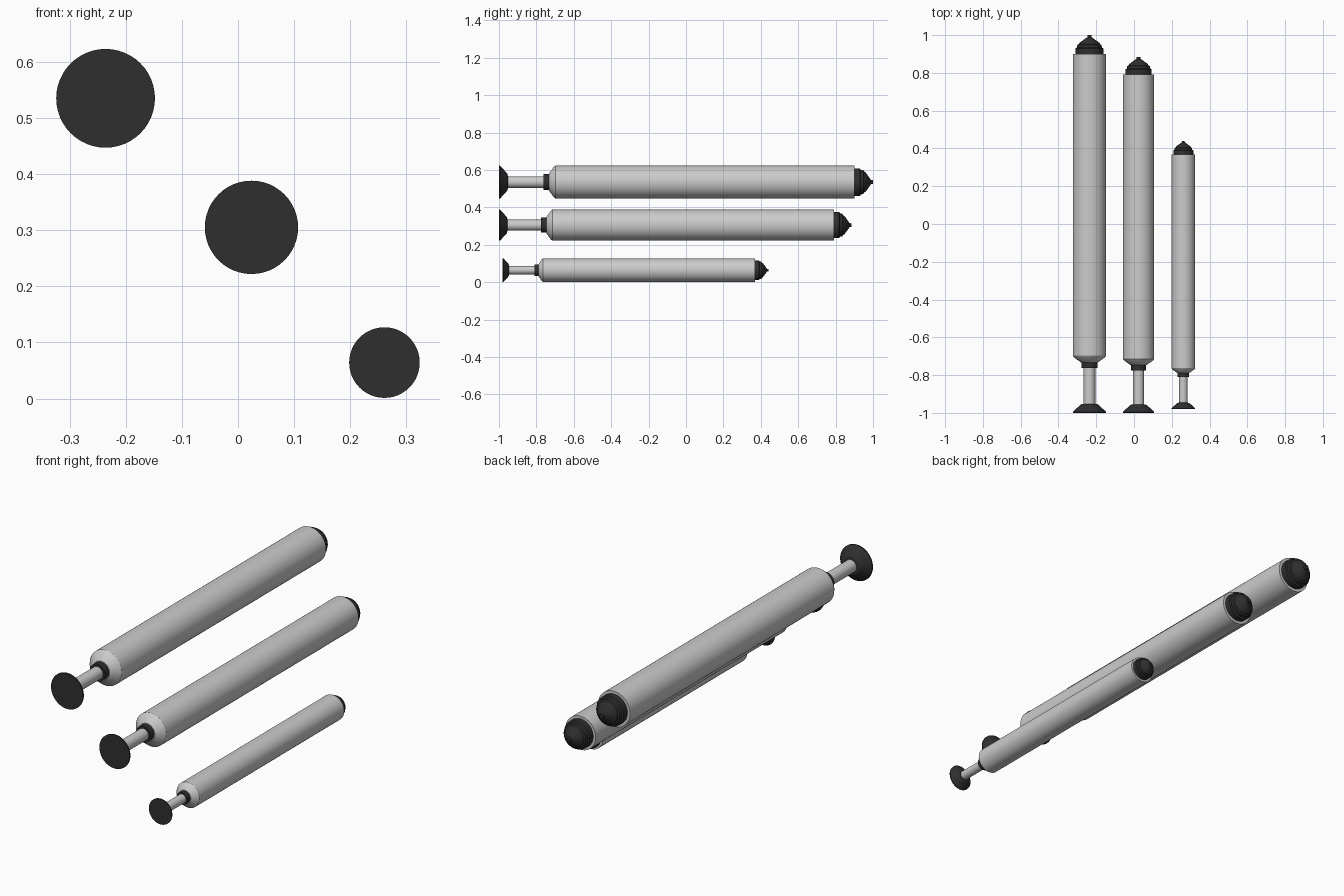
import bpy, bmesh, math

if "Cube" in bpy.data.objects:
    bpy.data.objects.remove(bpy.data.objects["Cube"])


def material(name, v):
    m = bpy.data.materials.new(name)
    m.diffuse_color = (v, v, v, 1)
    m.use_nodes = True
    m.node_tree.nodes["Principled BSDF"].inputs["Base Color"].default_value = m.diffuse_color
    return m


GREY = material("light_grey", 0.6)
DARK = material("charcoal", 0.028)
SIDES = 48


def lathe(name, profile, x, z, mat):
    """Revolve (y, radius) points around an axis parallel to y, with capped ends."""
    bm = bmesh.new()
    rings = []
    for y, r in profile:
        rings.append([bm.verts.new((x + r * math.cos(2 * math.pi * i / SIDES), y,
                                    z + r * math.sin(2 * math.pi * i / SIDES)))
                      for i in range(SIDES)])
    for a, b in zip(rings, rings[1:]):
        for i in range(SIDES):
            j = (i + 1) % SIDES
            bm.faces.new((a[i], a[j], b[j], b[i]))
    bm.faces.new(rings[0])
    bm.faces.new(rings[-1])
    bmesh.ops.recalc_face_normals(bm, faces=bm.faces)
    me = bpy.data.meshes.new(name)
    bm.to_mesh(me)
    bm.free()
    me.materials.append(mat)
    ob = bpy.data.objects.new(name, me)
    bpy.context.collection.objects.link(ob)
    bpy.ops.object.select_all(action='DESELECT')
    ob.select_set(True)
    bpy.context.view_layer.objects.active = ob
    bpy.ops.object.shade_smooth_by_angle(angle=math.radians(25))


def cylinder_unit(tag, x, z, s, y0, y1):
    """One piston: s scales the section, y0 is the foot end, y1 the front of the cap."""
    def from_foot(pts):
        return [(y0 + y * s, r * s) for y, r in pts]

    def from_cap(pts):
        return [(y1 + y * s, r * s) for y, r in pts]

    # flared foot plate
    lathe(tag + "_foot_plate",
          from_foot([(0, 0.088), (0.006, 0.088), (0.045, 0.045), (0.048, 0.032)]), x, z, DARK)
    # thin rod
    lathe(tag + "_rod", from_foot([(0.04, 0.031), (0.25, 0.031)]), x, z, GREY)
    # seal collar
    lathe(tag + "_collar",
          from_foot([(0.237, 0.038), (0.237, 0.042), (0.272, 0.042), (0.272, 0.038)]), x, z, DARK)
    # main tube with a chamfered shoulder
    lathe(tag + "_tube",
          from_foot([(0.268, 0.046), (0.294, 0.082), (0.303, 0.088)])
          + from_cap([(-0.1, 0.088)]), x, z, GREY)
    # stepped end cap with a small nub
    lathe(tag + "_end_cap",
          from_cap([(-0.102, 0.074), (-0.07, 0.074), (-0.066, 0.066), (-0.052, 0.064),
                    (-0.048, 0.056), (-0.04, 0.052), (-0.014, 0.016), (-0.012, 0.011),
                    (0, 0.010)]), x, z, DARK)


cylinder_unit("large", -0.236, 0.535, 1.0, -1.0, 1.0)
cylinder_unit("medium", 0.024, 0.305, 0.945, -1.0, 0.885)
cylinder_unit("small", 0.261, 0.064, 0.715, -0.98, 0.44)
